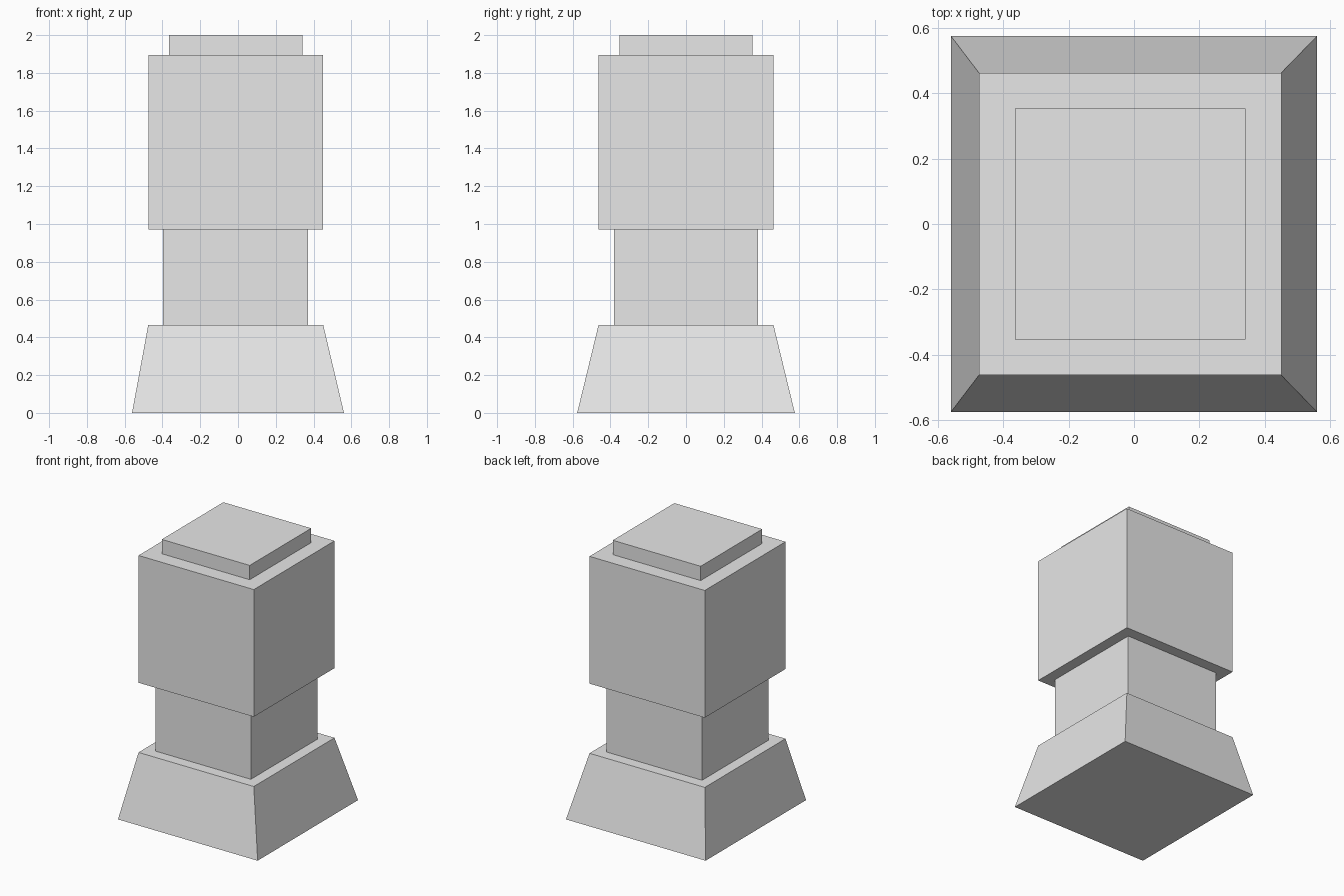
import bpy
import bmesh

if "Cube" in bpy.data.objects:
    bpy.data.objects.remove(bpy.data.objects["Cube"])

grey = bpy.data.materials.new("light grey")
grey.diffuse_color = (0.8, 0.8, 0.8, 1.0)
grey.use_nodes = True
grey.node_tree.nodes["Principled BSDF"].inputs["Base Color"].default_value = grey.diffuse_color


def block(name, bottom, top, z0, z1):
    """Four-sided block; bottom and top are (centre x, centre y, half x, half y)."""
    bm = bmesh.new()
    bmesh.ops.create_cube(bm, size=2)
    for v in bm.verts:
        cx, cy, hx, hy = top if v.co.z > 0 else bottom
        v.co = (cx + v.co.x * hx, cy + v.co.y * hy, z1 if v.co.z > 0 else z0)
    mesh = bpy.data.meshes.new(name)
    bm.to_mesh(mesh)
    bm.free()
    mesh.materials.append(grey)
    bpy.context.collection.objects.link(bpy.data.objects.new(name, mesh))


BODY = (-0.012, 0.0, 0.463, 0.463)
NECK = (-0.013, 0.0, 0.384, 0.382)
CAP = (-0.012, 0.0, 0.353, 0.353)

# Flared foot, narrow neck, large upper block, thin cap
block("flared_base", (0.0, 0.0, 0.561, 0.576), BODY, 0.0, 0.466)
block("neck", NECK, NECK, 0.466, 0.972)
block("upper_block", BODY, BODY, 0.972, 1.896)
block("top_cap", CAP, CAP, 1.896, 2.0)
